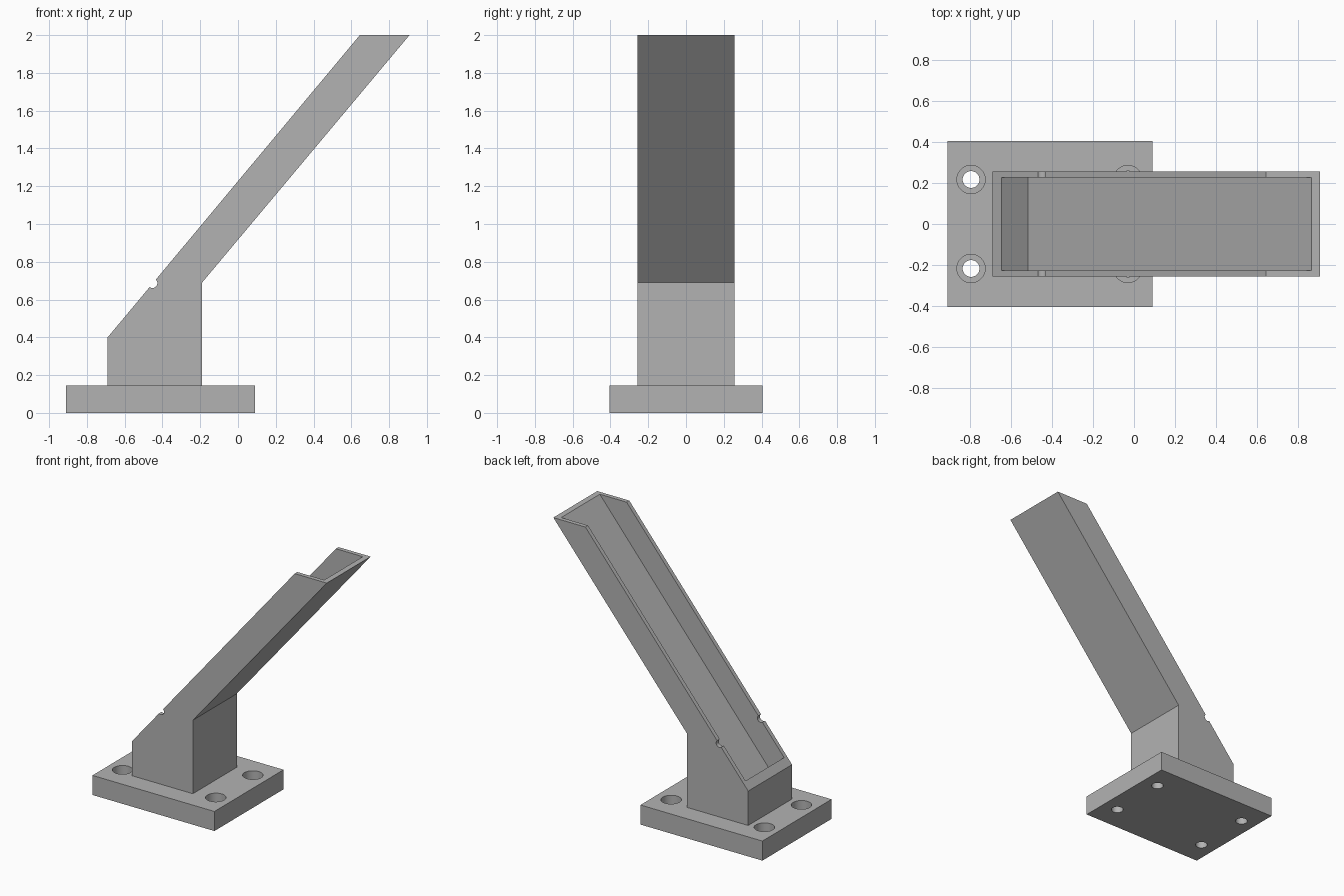
import bpy, bmesh
from mathutils import Vector

cube = bpy.data.objects.get("Cube")
if cube:
    bpy.data.objects.remove(cube, do_unlink=True)

grey = bpy.data.materials.new("plain grey")
grey.use_nodes = True
colour = (0.45, 0.45, 0.45, 1)
grey.diffuse_color = colour
grey.node_tree.nodes["Principled BSDF"].inputs["Base Color"].default_value = colour


def prism(name, profile, direction):
    """Extrude a closed polygon of 3D points along a direction."""
    bm = bmesh.new()
    face = bm.faces.new([bm.verts.new(p) for p in profile])
    top = bmesh.ops.extrude_face_region(bm, geom=[face])
    moved = [g for g in top["geom"] if isinstance(g, bmesh.types.BMVert)]
    bmesh.ops.translate(bm, verts=moved, vec=direction)
    bmesh.ops.recalc_face_normals(bm, faces=bm.faces)
    mesh = bpy.data.meshes.new(name)
    bm.to_mesh(mesh)
    bm.free()
    mesh.materials.append(grey)
    obj = bpy.data.objects.new(name, mesh)
    bpy.context.collection.objects.link(obj)
    return obj


def side_prism(name, points, half_width):
    """Prism with an x-z outline, symmetric about y = 0."""
    return prism(name, [(x, -half_width, z) for x, z in points], (0, 2 * half_width, 0))


def cylinder(name, radius, depth, location, rotation=(0, 0, 0)):
    bpy.ops.mesh.primitive_cylinder_add(vertices=48, radius=radius, depth=depth,
                                        location=location, rotation=rotation)
    obj = bpy.context.object
    obj.name = name
    obj.data.materials.append(grey)
    return obj


def cut(target, cutter):
    mod = target.modifiers.new(cutter.name, "BOOLEAN")
    mod.operation = "DIFFERENCE"
    mod.solver = "EXACT"
    mod.object = cutter
    bpy.context.view_layer.objects.active = target
    bpy.ops.object.modifier_apply(modifier=mod.name)
    bpy.data.objects.remove(cutter, do_unlink=True)


# Base plate with four counterbored screw holes
PLATE_TOP = 0.145
plate = side_prism("base_plate", [(-0.91, 0), (0.09, 0), (0.09, PLATE_TOP), (-0.91, PLATE_TOP)], 0.405)
for x in (-0.795, -0.03):
    for y in (-0.217, 0.217):
        cut(plate, cylinder("screw_hole", 0.041, 0.5, (x, y, 0.1)))
        cut(plate, cylinder("counterbore", 0.069, 0.2, (x, y, PLATE_TOP + 0.01)))

# Upright post and sloping arm share one side outline
arm = side_prism("post_and_arm", [(-0.69, 0.14), (-0.19, 0.14), (-0.19, 0.69),
                                  (0.908, 2), (0.645, 2), (-0.69, 0.40)], 0.257)

# Open channel along the arm, square to the slope at its lower end
slope = Vector((0.641, 0.767))
up = Vector((-slope.y, slope.x))
start = Vector((-0.518, 0.345))
end = start + slope * 2.5
cut(arm, side_prism("channel", [start, end, end + up * 0.5, start + up * 0.5], 0.226))

# Small round notch across both channel walls
cut(arm, cylinder("notch", 0.026, 1, (-0.453, 0, 0.687), (1.5707963, 0, 0)))

# Smooth round holes while keeping edges crisp
for obj in (plate, arm):
    bpy.ops.object.select_all(action="DESELECT")
    obj.select_set(True)
    bpy.context.view_layer.objects.active = obj
    bpy.ops.object.shade_smooth_by_angle(angle=0.52)
